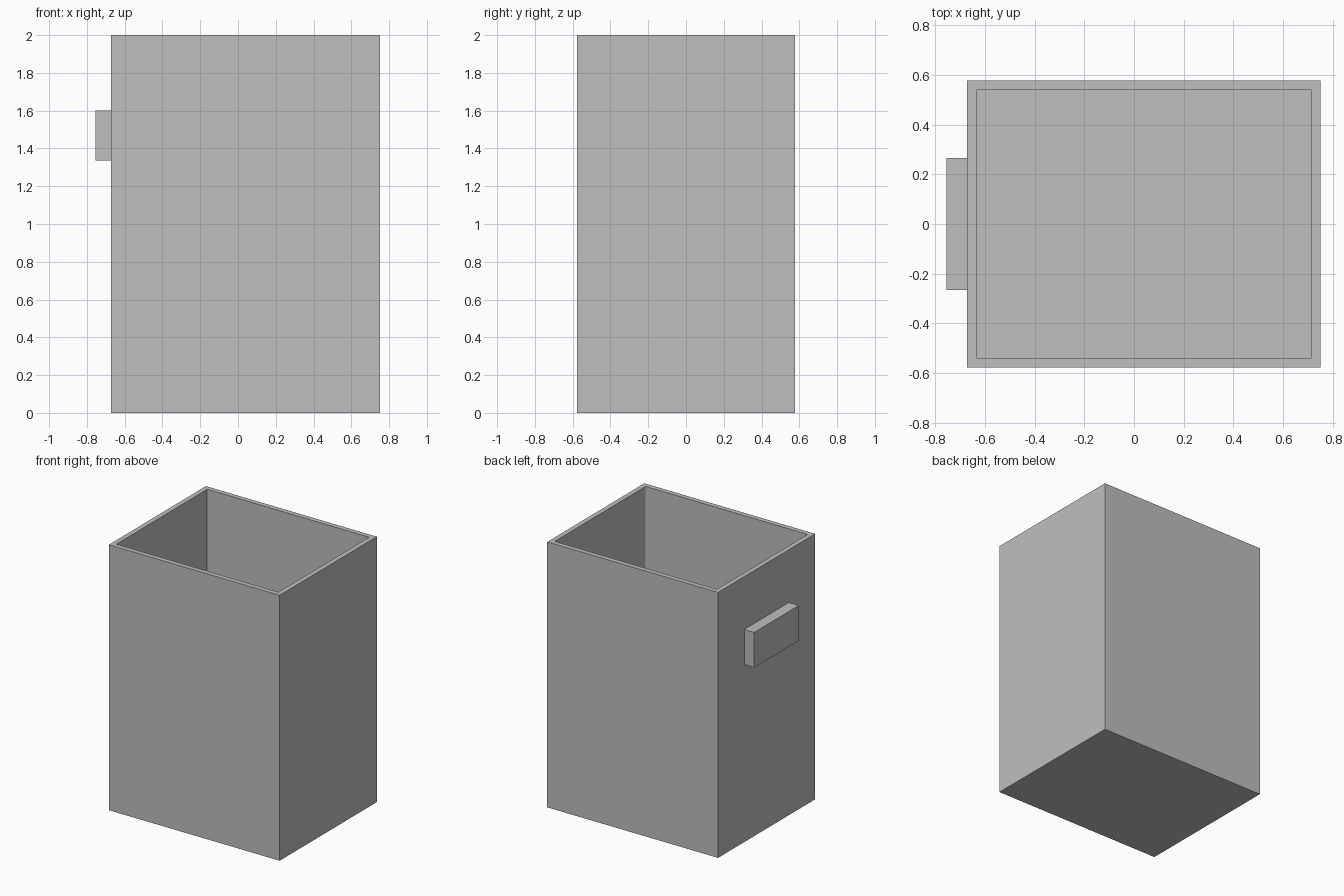
import bpy
import bmesh
from mathutils import Matrix, Vector

cube = bpy.data.objects.get("Cube")
if cube:
    bpy.data.objects.remove(cube, do_unlink=True)

grey = bpy.data.materials.new("plain grey")
grey.use_nodes = True
colour = (0.52, 0.52, 0.52, 1)
grey.diffuse_color = colour
grey.node_tree.nodes["Principled BSDF"].inputs["Base Color"].default_value = colour

WALL = 0.037
CORNER = 0.006


def box_mesh(low, high):
    low, high = Vector(low), Vector(high)
    bm = bmesh.new()
    place = Matrix.Translation((low + high) / 2) @ Matrix.Diagonal((*(high - low), 1))
    bmesh.ops.create_cube(bm, size=1, matrix=place)
    return bm


def add_object(name, bm):
    bmesh.ops.recalc_face_normals(bm, faces=bm.faces[:])
    mesh = bpy.data.meshes.new(name)
    bm.to_mesh(mesh)
    bm.free()
    mesh.materials.append(grey)
    obj = bpy.data.objects.new(name, mesh)
    bpy.context.collection.objects.link(obj)
    return obj


# Open bin: inset the top face for the rim, then push it down to the floor
bm = box_mesh((-0.672, -0.578, 0), (0.752, 0.578, 2))
top = max(bm.faces, key=lambda f: f.calc_center_median().z)
bmesh.ops.inset_region(bm, faces=[top], thickness=WALL, use_even_offset=True)
result = bmesh.ops.extrude_discrete_faces(bm, faces=[top])
floor = result["faces"][0]
bmesh.ops.translate(bm, verts=floor.verts[:], vec=(0, 0, WALL - 2))

# Slightly rounded inner corners
inner = [e for e in bm.edges
         if abs(e.verts[0].co.z - e.verts[1].co.z) > 1 and abs(e.verts[0].co.y) < 0.56]
bmesh.ops.bevel(bm, geom=inner, offset=CORNER, segments=3, profile=0.5, affect='EDGES')
add_object("bin_body", bm)

# Side handle block
add_object("side_handle", box_mesh((-0.755, -0.266, 1.337), (-0.672, 0.266, 1.602)))
